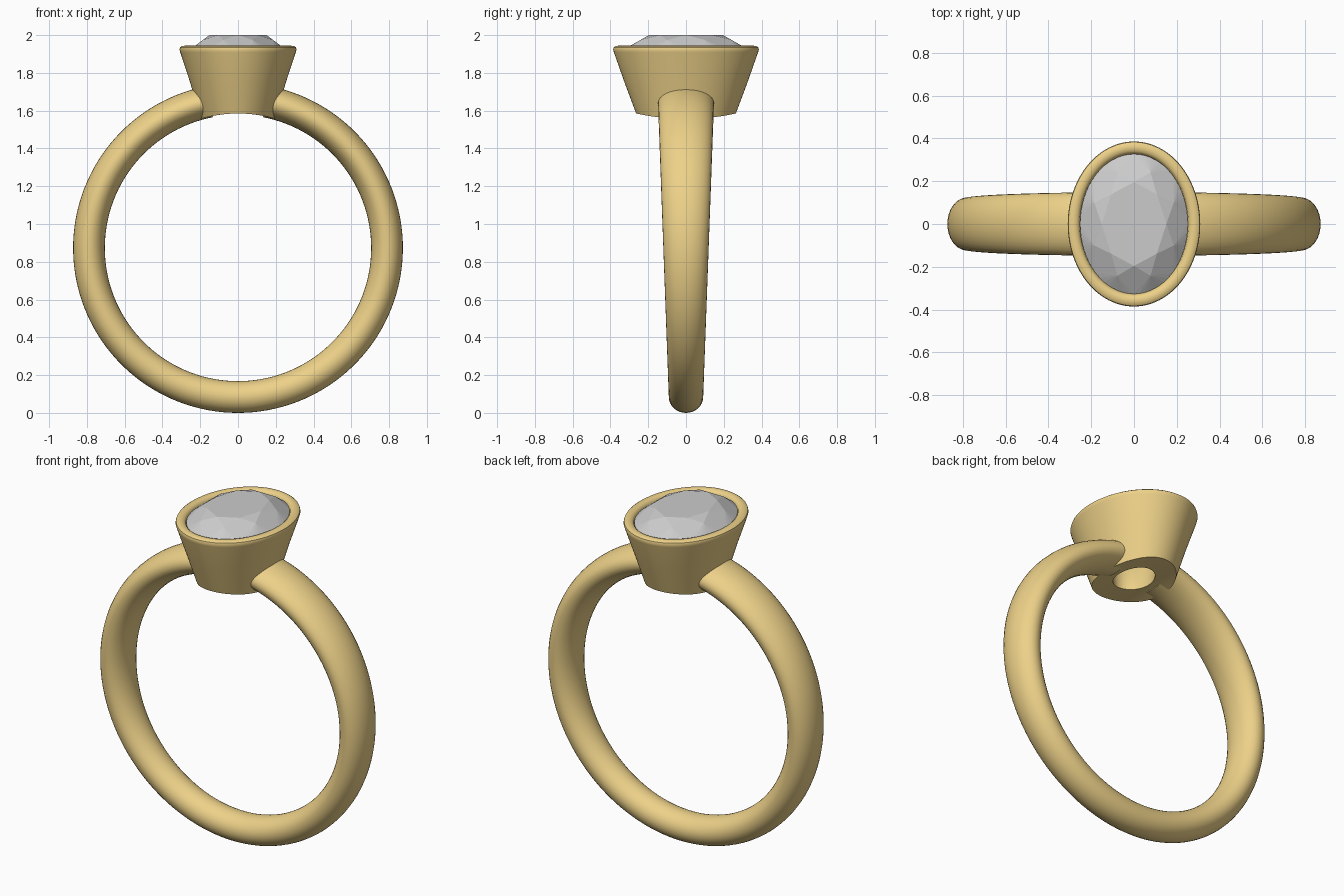
import bpy
from math import sin, cos, pi, sqrt, radians

if "Cube" in bpy.data.objects:
    bpy.data.objects.remove(bpy.data.objects["Cube"])

CZ = 0.873          # centre height of the finger hole
FINGER = 0.712      # radius that trims the underside of the setting

gold = bpy.data.materials.new("gold")
gold.diffuse_color = (0.85, 0.64, 0.25, 1)
gold.use_nodes = True
gold.node_tree.nodes["Principled BSDF"].inputs["Base Color"].default_value = gold.diffuse_color


def make(name, verts, faces, mat=None, smooth=None):
    me = bpy.data.meshes.new(name)
    me.from_pydata(verts, [], faces)
    me.validate()
    ob = bpy.data.objects.new(name, me)
    bpy.context.collection.objects.link(ob)
    bpy.ops.object.select_all(action='DESELECT')
    ob.select_set(True)
    bpy.context.view_layer.objects.active = ob
    bpy.ops.object.mode_set(mode='EDIT')
    bpy.ops.mesh.select_all(action='SELECT')
    bpy.ops.mesh.normals_make_consistent(inside=False)
    bpy.ops.object.mode_set(mode='OBJECT')
    if mat:
        me.materials.append(mat)
    if smooth:
        bpy.ops.object.shade_smooth_by_angle(angle=radians(smooth))
    return ob


def bridge(rows, n, closed):
    """Quads between consecutive rings of n vertices."""
    last = rows if closed else rows - 1
    return [(i * n + j, i * n + (j + 1) % n,
             (i + 1) % rows * n + (j + 1) % n, (i + 1) % rows * n + j)
            for i in range(last) for j in range(n)]


# Band: oval section swept round the finger, wider at the top, ends hidden in the setting
SEG, SEC = 128, 32
R, T = 0.789, 0.084
gap = 0.19
verts = []
for i in range(SEG + 1):
    a = pi / 2 + gap + (2 * pi - 2 * gap) * i / SEG
    w = 0.120 + 0.029 * sin(a)
    for j in range(SEC):
        b = 2 * pi * j / SEC
        r = R + T * cos(b)
        verts.append((r * cos(a), w * sin(b), CZ + r * sin(a)))
faces = bridge(SEG + 1, SEC, False)
faces += [tuple(range(SEC)), tuple(range(SEG * SEC, (SEG + 1) * SEC))]
make("band", verts, faces, gold, 40)

# Bezel: oval tapered cup; z None means the ring follows the finger curve
profile = [
    (0.200, 0.264, None), (0.252, 0.324, 1.745), (0.306, 0.382, 1.910),
    (0.310, 0.386, 1.924), (0.307, 0.383, 1.935), (0.297, 0.373, 1.942),
    (0.280, 0.356, 1.944), (0.265, 0.340, 1.940), (0.255, 0.330, 1.930),
    (0.251, 0.325, 1.910), (0.235, 0.310, 1.890), (0.110, 0.140, 1.680),
    (0.100, 0.130, None), (0.133, 0.175, None), (0.167, 0.220, None)]
N = 96
verts = []
for ax, ay, z in profile:
    for j in range(N):
        a = 2 * pi * j / N
        x, y = ax * cos(a), ay * sin(a)
        verts.append((x, y, CZ + sqrt(FINGER ** 2 - x * x) if z is None else z))
make("bezel", verts, bridge(len(profile), N, True), gold, 35)

# Stone: oval brilliant cut with table, stars, kites and girdle facets
SX, SY, SUB = 0.252, 0.327, 4
G = 16 * SUB
verts = []


def ring(n, r, z, shift=0.0):
    start = len(verts)
    for k in range(n):
        a = 2 * pi * (k + shift) / n
        verts.append((SX * r * cos(a), SY * r * sin(a), z))
    return start


table = ring(8, 0.60, 2.0)
mid = ring(8, 0.80, 1.974, 0.5)
top = ring(G, 1.0, 1.925)
low = ring(G, 1.0, 1.912)
pav = ring(8, 0.35, 1.765, 0.5)
culet = ring(1, 0.0, 1.70)
faces = [tuple(range(table, table + 8))]
step = G // 8
for k in range(8):
    n, p = (k + 1) % 8, (k - 1) % 8
    faces.append((table + k, mid + k, table + n))
    faces.append((table + k, mid + p, top + k * step, mid + k))
    faces.append((culet, pav + p, low + k * step, pav + k))
    for s in range(step):
        g, h = k * step + s, (k * step + s + 1) % G
        faces.append((mid + k, top + g, top + h))
        faces.append((pav + k, low + g, low + h))
        faces.append((top + g, low + g, low + h, top + h))
make("stone", verts, faces)
